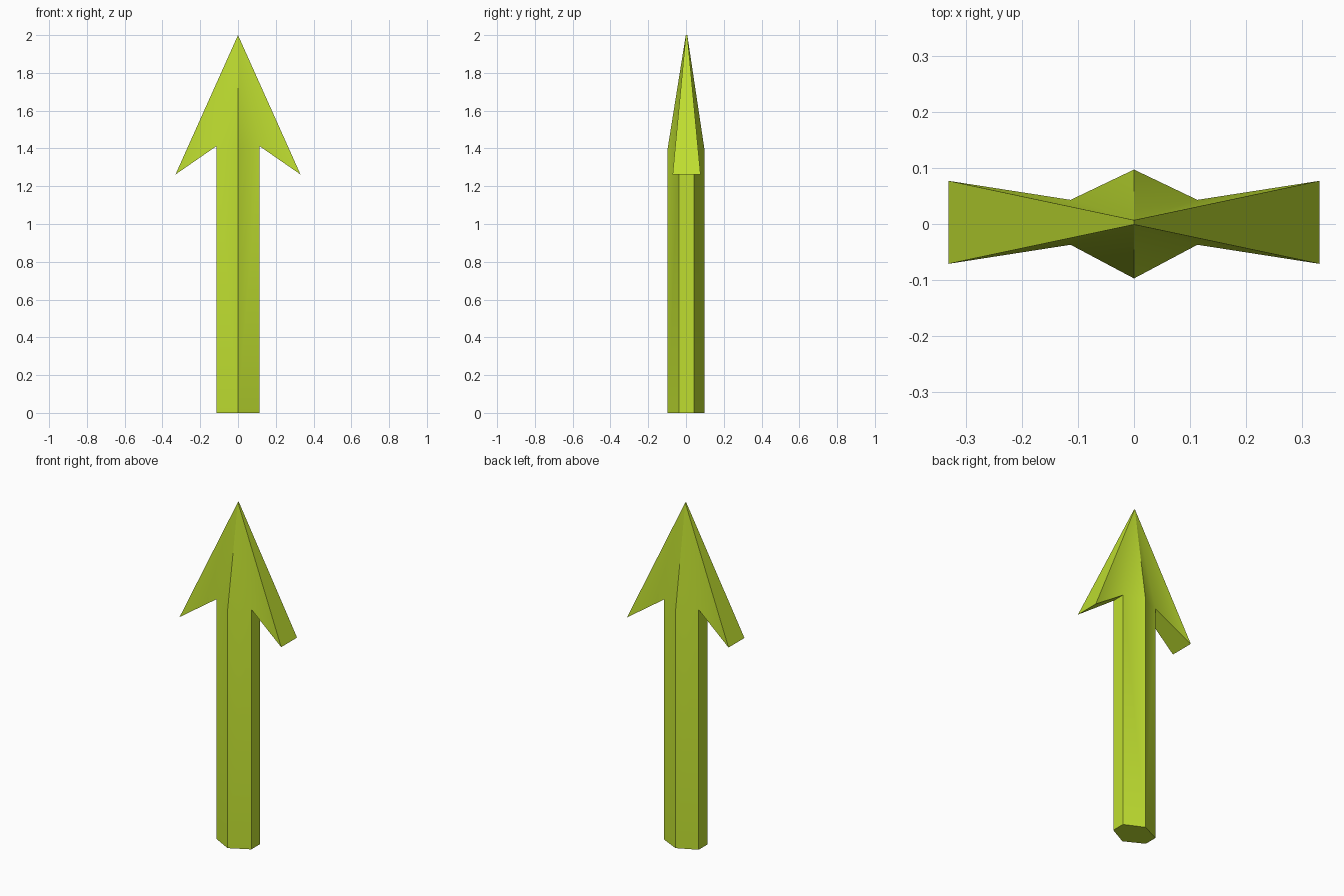
import bpy
import bmesh
import math

cube = bpy.data.objects.get("Cube")
if cube:
    bpy.data.objects.remove(cube, do_unlink=True)

# Lime colour
lime = bpy.data.materials.new("lime_green")
lime.use_nodes = True
colour = (0.52, 0.73, 0.03, 1)
lime.diffuse_color = colour
lime.node_tree.nodes["Principled BSDF"].inputs["Base Color"].default_value = colour

# Half outline: x, z, half depth, depth centre
points = {
    "ridge_base": (0, 0, 0.097, 0),
    "base": (0.113, 0, 0.04, 0.003),
    "shoulder": (0.113, 1.413, 0.04, 0.003),
    "barb": (0.331, 1.262, 0.074, 0.003),
    "tip": (0, 2, 0.004, 0.003),
    "ridge_top": (0, 1.4, 0.097, 0),
}
# Front and back panels, and the strips joining them around the rim
panels = [
    ("ridge_base", "base", "shoulder", "ridge_top"),
    ("ridge_top", "shoulder", "tip"),
    ("shoulder", "barb", "tip"),
]
rim = ["ridge_base", "base", "shoulder", "barb", "tip"]

bm = bmesh.new()
for side in (1, -1):
    front, back = {}, {}
    for name, (x, z, depth, centre) in points.items():
        front[name] = bm.verts.new((side * x, centre - depth, z))
        back[name] = bm.verts.new((side * x, centre + depth, z))
    for panel in panels:
        for layer in (front, back):
            bm.faces.new([layer[name] for name in panel])
    for a, b in zip(rim, rim[1:]):
        bm.faces.new((front[a], front[b], back[b], back[a]))

# Weld the two halves along the centre
bmesh.ops.remove_doubles(bm, verts=bm.verts, dist=0.0005)
bmesh.ops.recalc_face_normals(bm, faces=bm.faces)
mesh = bpy.data.meshes.new("arrow")
bm.to_mesh(mesh)
bm.free()

# Smooth facets with crisp shaft and head edges
mesh.materials.append(lime)
mesh.shade_smooth()
mesh.set_sharp_from_angle(angle=math.radians(42))
arrow = bpy.data.objects.new("arrow", mesh)
bpy.context.collection.objects.link(arrow)
